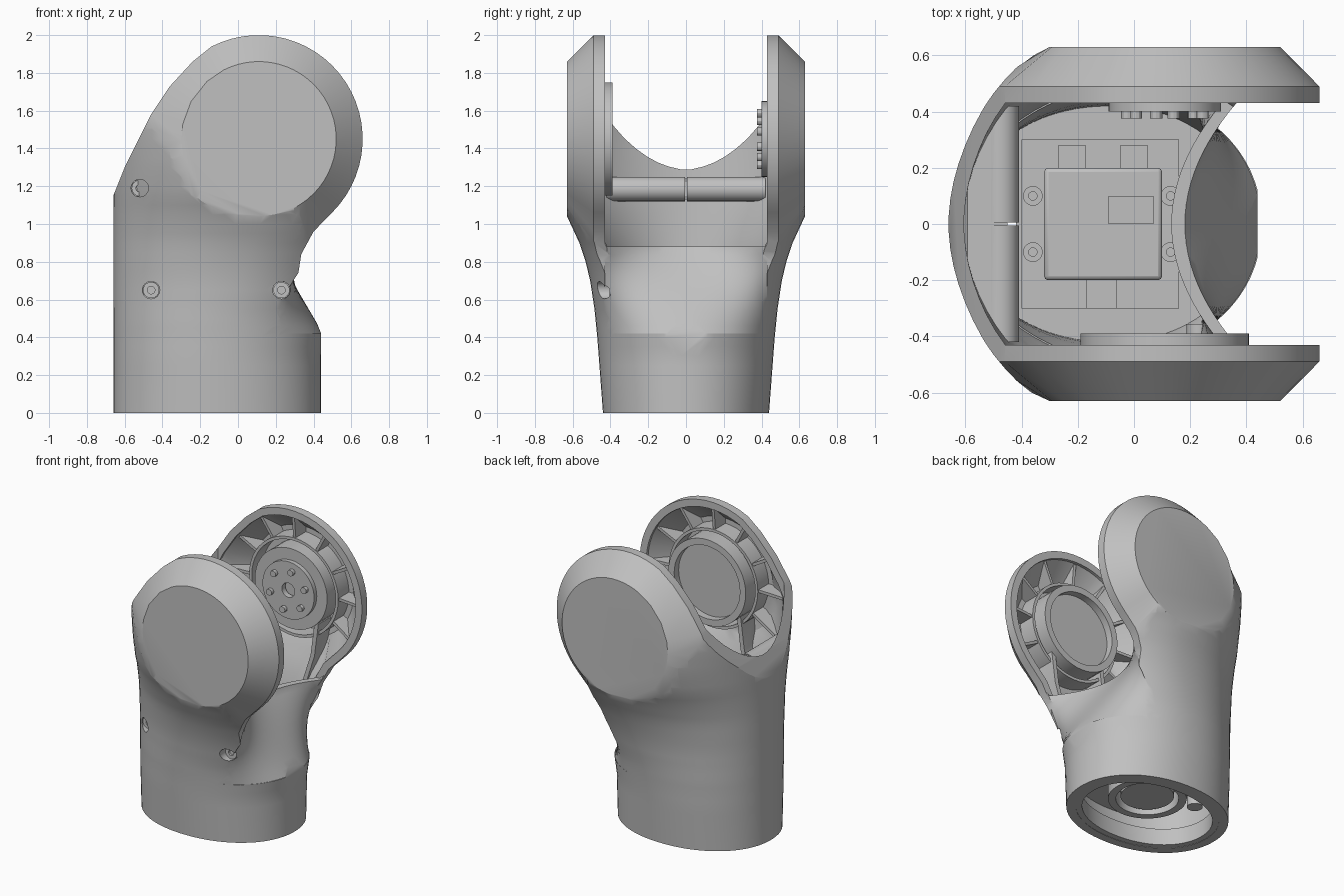
import bpy, bmesh, math
from math import sin, cos, pi, radians

cube = bpy.data.objects.get("Cube")
if cube:
    bpy.data.objects.remove(cube, do_unlink=True)

mat = bpy.data.materials.new("light grey")
mat.use_nodes = True
GREY = (0.53, 0.53, 0.53, 1)
mat.diffuse_color = GREY
for node in mat.node_tree.nodes:
    if node.type == 'BSDF_PRINCIPLED':
        node.inputs["Base Color"].default_value = GREY

JX, JZ = 0.11, 1.45      # joint axis


def loft(name, rings, closed=False):
    """Bridge equal rings; cap the ends, or join them when closed."""
    bm = bmesh.new()
    vs = [[bm.verts.new(p) for p in ring] for ring in rings]
    n = len(vs[0])
    pairs = list(zip(vs, vs[1:])) + ([(vs[-1], vs[0])] if closed else [])
    for a, b in pairs:
        for i in range(n):
            j = (i + 1) % n
            bm.faces.new((a[i], a[j], b[j], b[i]))
    if not closed:
        bm.faces.new(vs[0])
        bm.faces.new(vs[-1])
    bmesh.ops.recalc_face_normals(bm, faces=bm.faces)
    me = bpy.data.meshes.new(name)
    bm.to_mesh(me)
    bm.free()
    ob = bpy.data.objects.new(name, me)
    bpy.context.collection.objects.link(ob)
    return ob


def boolean(ob, other, op, keep=False):
    mod = ob.modifiers.new("cut", 'BOOLEAN')
    mod.operation, mod.solver, mod.object = op, 'EXACT', other
    bpy.context.view_layer.update()
    dg = bpy.context.evaluated_depsgraph_get()
    me = bpy.data.meshes.new_from_object(ob.evaluated_get(dg))
    ob.modifiers.clear()
    ob.data = me
    if not keep:
        bpy.data.objects.remove(other, do_unlink=True)
    return ob


def finish(ob, angle=30):
    me = ob.data
    me.materials.clear()
    me.materials.append(mat)
    for p in me.polygons:
        p.use_smooth = True
        p.material_index = 0
    me.set_sharp_from_angle(angle=radians(angle))
    return ob


def box(name, x, y, z):
    ring = lambda h: [(x[0], y[0], h), (x[1], y[0], h), (x[1], y[1], h), (x[0], y[1], h)]
    return loft(name, [ring(z[0]), ring(z[1])])


def circle(axis, a, b, t, r, n):
    pts = [(a + r * cos(2 * pi * i / n), b + r * sin(2 * pi * i / n)) for i in range(n)]
    return [(u, t, v) if axis == 'y' else (u, v, t) for u, v in pts]


def rod(name, axis, a, b, t0, t1, r, n=32):
    return loft(name, [circle(axis, a, b, t, r, n) for t in (t0, t1)])


def tube(name, axis, a, b, t0, t1, r, hole, n=32):
    spec = [(t0, r), (t1, r), (t1, hole), (t0, hole)]
    return loft(name, [circle(axis, a, b, t, q, n) for t, q in spec], True)


def lerp(keys, z):
    for (z0, v0), (z1, v1) in zip(keys, keys[1:]):
        if z <= z1:
            return v0 + (v1 - v0) * max(0, z - z0) / (z1 - z0)
    return keys[-1][1]


# Cross-section of the sleeve by height
MIDDLE = [(0, -.11), (.3, -.11), (.5, -.085), (.8, .02), (.95, .08), (1.1, .1)]
RIGHT = [(0, .55), (.75, .55), (.9, .58), (1, .64), (1.1, .82), (1.25, 1.3), (1.4, 2)]
DEPTH = [(0, .44), (.2, .455), (.4, .47), (.55, .485), (.7, .508), (.8, .532), (.9, .565),
         (1.05, .635), (1.16, .7), (1.31, .755), (1.45, .775)]
POWER = [(0, 2.1), (.8, 2.1), (1.3, 1.95)]


def sleeve(name, inset, z0):
    bend = lambda c, n: math.copysign(abs(c) ** (2 / n), c)
    rings = []
    for k in range(45):
        z = z0 + (2.2 - z0) * k / 44
        c, right, d = lerp(MIDDLE, z), lerp(RIGHT, z) - inset, lerp(DEPTH, z) - inset
        left, n = .66 + c - inset, lerp(POWER, z)
        rings.append([(c + (right if cos(t) > 0 else left) * bend(cos(t), n), d * bend(sin(t), n), z)
                      for t in [2 * pi * (i + .5) / 72 for i in range(72)]])
    return loft(name, rings)


def forked_outline(name, inset):
    """Side outline with a bevel up to the round flat on each cheek."""
    pts = [(JX + .55 * cos(radians(a)), JZ + .55 * sin(radians(a)), a) for a in range(-45, 118, 6)]
    pts += [(-.24, 1.86, 132), (-.36, 1.73, 151), (-.46, 1.58, 169), (-.53, 1.44, 181),
            (-.6, 1.3, 192), (-.66, 1.15, 202), (-.66, .6, 222), (-.66, -.1, 255),
            (.44, -.1, 276), (.44, .42, 284), (.4, .52, 288), (.34, .61, 292), (.315, .71, 297),
            (.335, .84, 302), (.4, .96, 308)]
    n, outer, flat = len(pts), [], []
    for i, (x, z, a) in enumerate(pts):
        p, q = pts[i - 1], pts[(i + 1) % n]
        dx, dz = q[0] - p[0], q[1] - p[1]
        m = math.hypot(dx, dz)
        outer.append((x - dz / m * inset, z + dx / m * inset))
        r = .41 - inset * .6
        flat.append((JX + r * cos(radians(a)), JZ + r * sin(radians(a))))
    layers = [(flat, -.63 + inset), (outer, -.49 + inset * .8),
              (outer, .49 - inset * .8), (flat, .63 - inset)]
    return loft(name, [[(x, y, z) for x, z in pl] for pl, y in layers])


def scoop(name, grow):
    """Front cut that turns from the sleeve's own curve to a hollow at the rim."""
    half = .43 - grow * .04
    rings = []
    for k in range(13):
        z = .42 - grow + (.5 + grow) * k / 12
        t = min(1, max(0, (z - .42) / .46))
        ring = [(1.2, half, z), (1.2, -half, z)]
        for i in range(25):
            y = half * (i / 12 - 1)
            convex = -.1 + .55 * (1 - abs(y / .475) ** 2.1) ** .476
            ring.append((convex * (1 - t) + (.18 + y * y) * t - grow, y, z))
        rings.append(ring)
    return loft(name, rings)


# Outer shell: sleeve, two cheeks, open slot and scooped front edge
shell = sleeve("forked_shell", 0, 0)
boolean(shell, forked_outline("outline", 0), 'INTERSECT')
cavity = sleeve("cavity", .06, -.2)
boolean(cavity, forked_outline("cavity_outline", .05), 'INTERSECT')
boolean(cavity, scoop("scoop_wall", .05), 'DIFFERENCE')
boolean(shell, cavity, 'DIFFERENCE')
slot = sleeve("slot", .055, -.2)
boolean(slot, box("slot_box", (-2, 3), (-.43, .43), (.88, 2.15)), 'INTERSECT')
boolean(shell, slot, 'DIFFERENCE')
boolean(shell, scoop("scoop", 0), 'DIFFERENCE')

# Recessed screws in the front wall
for x, z, y in [(-.52, 1.19, -.355), (-.46, .65, -.345), (.23, .65, -.415)]:
    boolean(shell, rod("screw_hole", 'y', x, z, -.9, y + .03, .046), 'DIFFERENCE')
    finish(tube("shell_screw", 'y', x, z, y + .01, y + .06, .043, .02, 24))
    finish(rod("shell_screw_core", 'y', x, z, y + .025, y + .06, .03, 24))
finish(shell, 25)

# Lining volume that trims every inner part to the shell
lining = sleeve("lining", .03, -.2)
boolean(lining, forked_outline("lining_outline", .03), 'INTERSECT')
boolean(lining, scoop("lining_scoop", .025), 'DIFFERENCE')


def fitted(ob):
    return finish(boolean(ob, lining, 'INTERSECT', True))


# Crescent deck and split round bar at the closed side
fitted(box("crescent_deck", (-1, -.45), (-.43, .43), (1.13, 1.24)))
for s in (-1, 1):
    fitted(rod("cross_bar", 'y', -.475, 1.185, s * .006, s * .42, .065, 24))


# Radial ribs and struts inside both cheeks
def rib(s, angle):
    reach = .72 if angle > 130 else .53
    ca, sa = cos(radians(angle)), sin(radians(angle))
    shape = [(.335, .47), (reach, .45), (reach, .62), (.335, .62)]
    side = lambda w: [(JX + r * ca - w * sa, s * y, JZ + r * sa + w * ca) for r, y in shape]
    fitted(loft("cheek_rib", [side(-.01), side(.01)]))


def strut(s, x0, x1):
    bar = lambda x, z: [(x - .015, s * .44, z), (x + .015, s * .44, z),
                        (x + .015, s * .6, z), (x - .015, s * .6, z)]
    fitted(loft("cheek_strut", [bar(x1, .8), bar((x0 + x1) / 2 + .02, 1.02), bar(x0, 1.25)]))


for s in (-1, 1):
    for angle in range(-30, 215, 30):
        rib(s, angle)
    strut(s, -.1, -.2)
    strut(s, .3, .2)
    finish(tube("hub_wall", 'y', JX, JZ, s * .46, s * .6, .345, .325, 48))

# Front cheek: bearing ring around a flat disc
finish(tube("bearing_ring", 'y', JX, JZ, -.39, -.6, .3, .255, 48))
finish(rod("bearing_disc", 'y', JX, JZ, -.44, -.6, .26, 48))

# Back cheek: stepped output hub with bolts
finish(tube("hub_base", 'y', JX, JZ, .43, .6, .28, .06, 48))
finish(tube("hub_flange", 'y', JX, JZ, .4, .44, .2, .05, 48))
finish(rod("hub_core", 'y', JX, JZ, .45, .6, .07, 6))
for k in range(6):
    a = 2 * pi * k / 6 + .3
    finish(rod("hub_bolt", 'y', JX + .14 * cos(a), JZ + .14 * sin(a), .375, .42, .022, 12))

# Drive unit and floor in the sleeve
fitted(box("sleeve_floor", (-.42, .26), (-.42, .42), (.22, .5)))
finish(box("drive_base", (-.4, .16), (-.3, .3), (.49, .6)))
drive = box("drive_body", (-.32, .1), (-.2, .2), (.55, .8))
bevel = drive.modifiers.new("bevel", 'BEVEL')
bevel.width, bevel.segments = .015, 2
finish(drive)
finish(box("drive_cover", (-.09, .07), (0, .1), (.79, .808)))
finish(box("drive_step", (-.17, -.06), (-.3, -.2), (.58, .68)))
for x in (-.22, 0):
    finish(box("cable_socket", (x - .05, x + .05), (.19, .28), (.58, .74)))
for x in (-.36, .13):
    for y in (-.1, .1):
        finish(tube("drive_screw", 'z', x, y, .59, .64, .035, .015, 20))

# Collar and round flange seen through the open bottom
collar = sleeve("bottom_collar", .05, -.2)
boolean(collar, sleeve("collar_hole", .1, -.21), 'DIFFERENCE')
boolean(collar, box("collar_band", (-1, 1), (-1, 1), (.002, .12)), 'INTERSECT')
finish(collar)
finish(tube("bottom_flange", 'z', -.11, 0, .11, .3, .25, .2, 40))
finish(rod("bottom_rotor", 'z', -.11, 0, .13, .3, .17, 40))
for x in (-.42, .2):
    finish(rod("bottom_post", 'z', x, .1, .12, .3, .05, 16))
bpy.data.objects.remove(lining, do_unlink=True)
